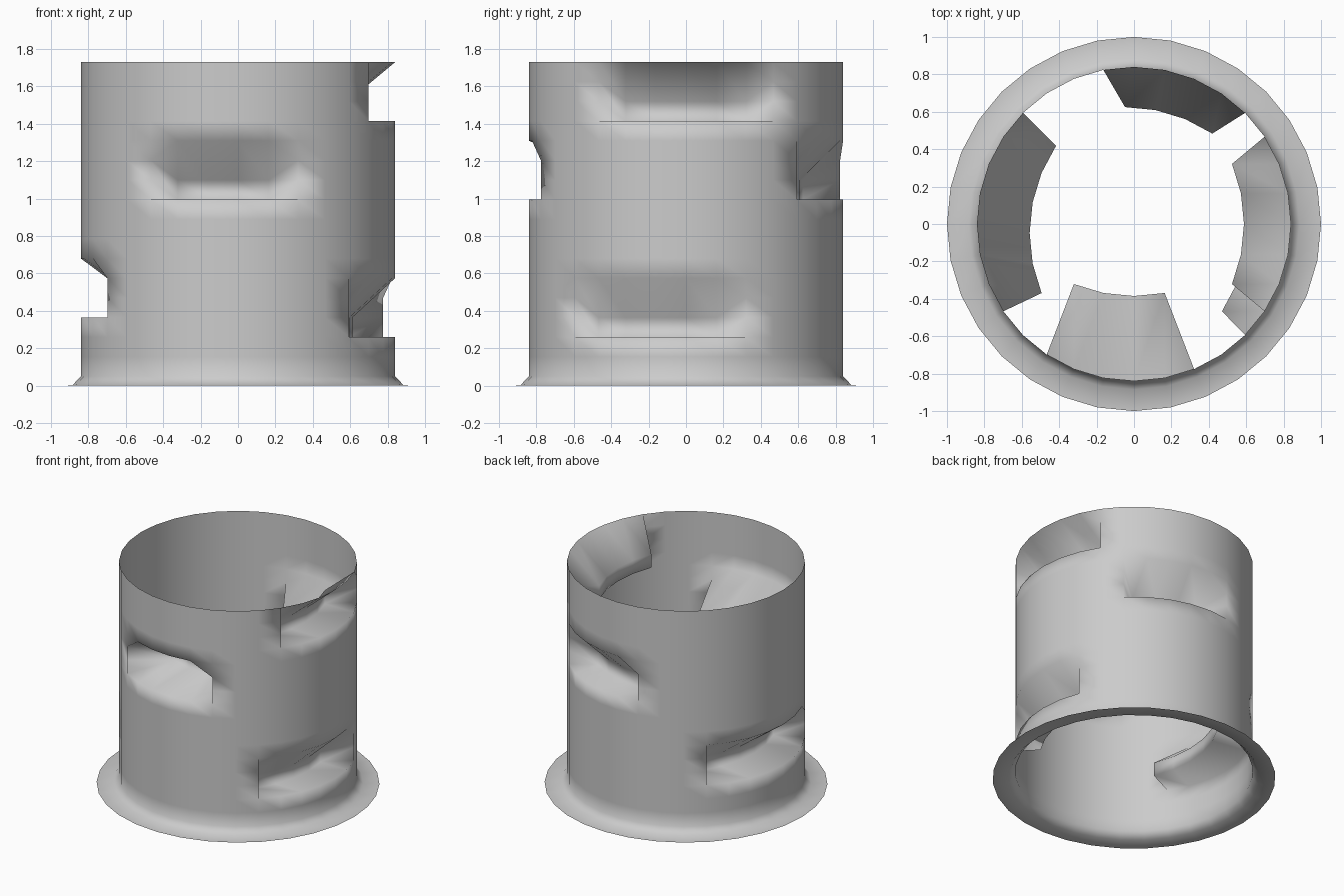
import bpy, bmesh
from math import cos, sin, tau

if "Cube" in bpy.data.objects:
    bpy.data.objects.remove(bpy.data.objects["Cube"])

SIDES, ROWS = 32, 16
RADIUS, BASE, TOP = 0.84, 0.05, 1.73
STEP = (TOP - BASE) / ROWS

# Pockets: first column, last column, lower grid row, push x, push y
POCKETS = [
    (22, 25, 10, 0.0, 0.455),       # front
    (13, 18, 4, 0.282, -0.048),     # left
    (5, 8, 10, -0.048, -0.215),     # back
    (-2, 2, 14, -0.252, 0.0),       # right, upper
    (-3, 1, 3, -0.228, 0.0),        # right, lower
]

# Profile: flat flange, short flare, then evenly divided wall
profile = [(1.0, 0.0), (0.885, 0.003)]
profile += [(RADIUS, BASE + STEP * k) for k in range(ROWS + 1)]

bm = bmesh.new()
rings = [[bm.verts.new((r * cos(tau * i / SIDES), r * sin(tau * i / SIDES), z))
          for i in range(SIDES)] for r, z in profile]
for low, high in zip(rings, rings[1:]):
    for i in range(SIDES):
        j = (i + 1) % SIDES
        bm.faces.new((high[i], low[i], low[j], high[j]))

# Push each pocket inward and one row down, making a level ledge
for first, last, row, dx, dy in POCKETS:
    for k in (row, row + 1):
        for i in range(first, last + 1):
            v = rings[k + 2][i % SIDES]
            v.co.x += dx
            v.co.y += dy
            v.co.z -= STEP

mesh = bpy.data.meshes.new("pocketed_tube")
bm.to_mesh(mesh)
bm.free()
mesh.shade_smooth()
tube = bpy.data.objects.new("pocketed_tube", mesh)
bpy.context.collection.objects.link(tube)
